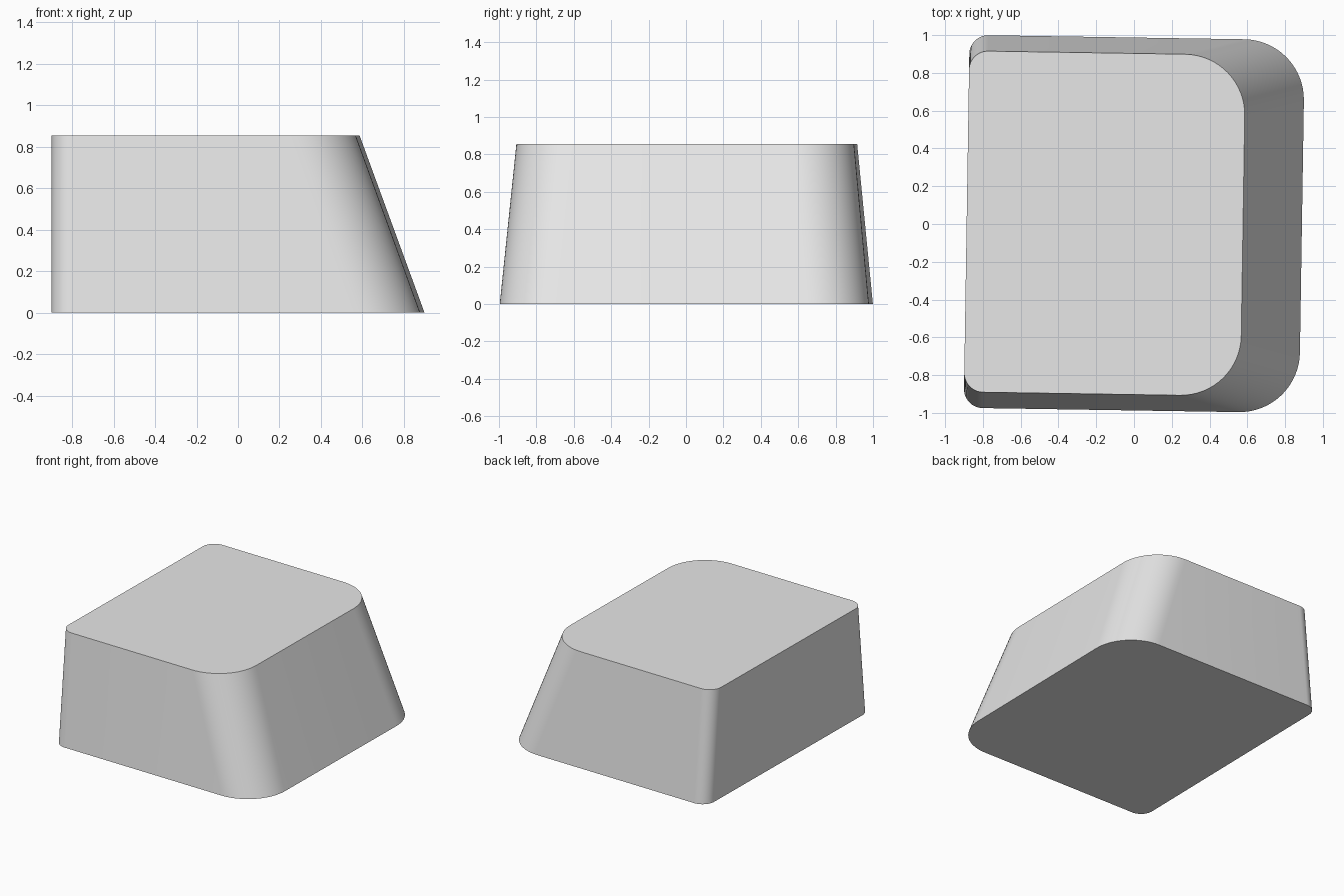
import bpy, bmesh
from math import sin, cos, pi, radians
from mathutils import Matrix

cube = bpy.data.objects.get("Cube")
if cube:
    bpy.data.objects.remove(cube, do_unlink=True)

HEIGHT = 0.855
LEFT = -0.886
SMALL, LARGE = 0.1, 0.32
STEPS = 16

grey = bpy.data.materials.new("plain_grey")
grey.use_nodes = True
colour = (0.8, 0.8, 0.8, 1)
grey.diffuse_color = colour
grey.node_tree.nodes["Principled BSDF"].inputs["Base Color"].default_value = colour


def rounded_outline(bm, right, half, z):
    """Counter-clockwise rectangle with two tight and two wide round corners."""
    corners = [(right, half, LARGE), (LEFT, half, SMALL),
               (LEFT, -half, SMALL), (right, -half, LARGE)]
    ring = []
    for i, (x, y, r) in enumerate(corners):
        cx = x - r if x > 0 else x + r
        cy = y - r if y > 0 else y + r
        for s in range(STEPS + 1):
            a = (i + s / STEPS) * pi / 2
            ring.append(bm.verts.new((cx + r * cos(a), cy + r * sin(a), z)))
    return ring


# Tapered block: upright on one side, sloping on the other three
bm = bmesh.new()
base = rounded_outline(bm, 0.889, 0.987, 0)
top = rounded_outline(bm, 0.577, 0.903, HEIGHT)
bm.faces.new(list(reversed(base)))
bm.faces.new(top)
for i in range(len(base)):
    j = (i + 1) % len(base)
    bm.faces.new((base[i], base[j], top[j], top[i]))

# Slight clockwise turn
bmesh.ops.transform(bm, matrix=Matrix.Rotation(radians(-0.9), 4, "Z"), verts=bm.verts)

mesh = bpy.data.meshes.new("tapered_block")
bm.to_mesh(mesh)
bm.free()
mesh.materials.append(grey)
block = bpy.data.objects.new("tapered_block", mesh)
bpy.context.collection.objects.link(block)

bpy.ops.object.select_all(action="DESELECT")
block.select_set(True)
bpy.context.view_layer.objects.active = block
bpy.ops.object.shade_smooth_by_angle(angle=radians(30))
